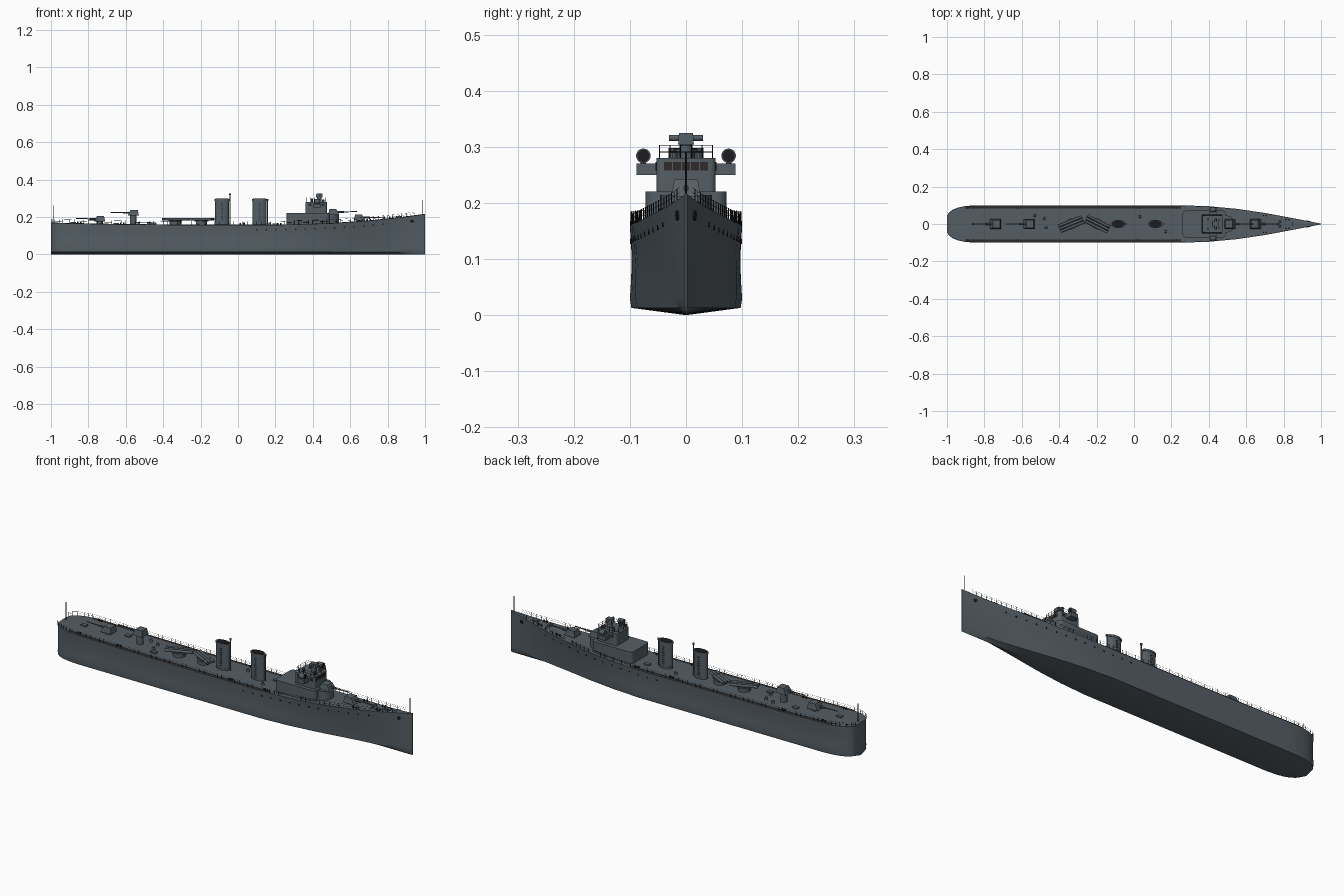
import bpy, bmesh, math
from mathutils import Matrix, Vector

cube = bpy.data.objects.get("Cube")
if cube:
    bpy.data.objects.remove(cube, do_unlink=True)


def material(name, rgb):
    m = bpy.data.materials.new(name)
    m.use_nodes = True
    m.diffuse_color = (*rgb, 1)
    m.node_tree.nodes["Principled BSDF"].inputs["Base Color"].default_value = (*rgb, 1)
    return m


GREY = material("naval grey", (0.09, 0.113, 0.13))
DARK = material("dark brown", (0.03, 0.024, 0.024))
BLACK = material("black fittings", (0.012, 0.012, 0.014))


def finish(name, bm, mat, smooth=True):
    bmesh.ops.recalc_face_normals(bm, faces=bm.faces)
    me = bpy.data.meshes.new(name)
    bm.to_mesh(me)
    bm.free()
    me.materials.append(mat)
    if smooth:
        me.shade_smooth()
        me.set_sharp_from_angle(angle=math.radians(35))
    ob = bpy.data.objects.new(name, me)
    bpy.context.collection.objects.link(ob)
    return ob


def cyl(bm, p, q, r, n=8, r2=None):
    p, q = Vector(p), Vector(q)
    d = q - p
    mat = Matrix.Translation((p + q) / 2) @ d.to_track_quat('Z', 'Y').to_matrix().to_4x4()
    return bmesh.ops.create_cone(bm, cap_ends=True, segments=n, radius1=r,
                                 radius2=r if r2 is None else r2, depth=d.length, matrix=mat)["verts"]


def box(bm, lo, hi, taper=1.0, round_by=0.0):
    lo, hi = Vector(lo), Vector(hi)
    mat = Matrix.Translation((lo + hi) / 2) @ Matrix.Diagonal((*(hi - lo), 1))
    verts = bmesh.ops.create_cube(bm, size=1, matrix=mat)["verts"]
    mid = (lo + hi) / 2
    for v in verts:
        if v.co.z > mid.z:
            v.co.x = mid.x + (v.co.x - mid.x) * taper
            v.co.y = mid.y + (v.co.y - mid.y) * taper
    if round_by:
        edges = {e for v in verts for e in v.link_edges
                 if abs(e.verts[0].co.z - e.verts[1].co.z) > 1e-4}
        bmesh.ops.bevel(bm, geom=list(edges), offset=round_by, segments=4,
                        profile=0.5, affect='EDGES')
    return verts


def lerp(table, x):
    for (a, u), (b, v) in zip(table, table[1:]):
        if x <= b:
            return u + (v - u) * (x - a) / (b - a)
    return table[-1][1]


# Hull form: deck half width, bottom half width and sheer along the length
STERN = [(-1, .045), (-.99, .06), (-.97, .076), (-.94, .088), (-.9, .096), (-.85, .1)]
DECK_W = STERN + [(.25, .1), (.4, .095), (.55, .081), (.7, .059), (.85, .031), (1, .002)]
BASE_W = STERN + [(.2, .1), (.35, .09), (.5, .071), (.65, .046), (.8, .022), (1, .002)]
SHEER = [(-1, .168), (-.6, .16), (-.2, .157), (.2, .157), (.5, .166), (.7, .18), (.85, .195), (1, .215)]


def deck(x):
    return lerp(SHEER, x)


def width(x, z):
    t = max(0, (z - .03) / (deck(x) - .03))
    w = lerp(BASE_W, x) * (1 - t) + lerp(DECK_W, x) * t
    return w * (1 - .03 * math.sin(math.pi * min(t, 1)))


stations = [s[0] for s in STERN] + [-.85 + .05 * i for i in range(1, 38)]
bm = bmesh.new()
rings = []
for x in stations:
    zs = [.013, .03] + [.03 + (deck(x) - .03) * k / 5 for k in range(1, 6)]
    side = [(width(x, z) * (.975 if z < .02 else 1), z) for z in zs]
    loop = [(0, 0)] + side + [(0, deck(x) + .002)] + [(-y, z) for y, z in reversed(side)]
    rings.append([bm.verts.new((x, y, z)) for y, z in loop])
for a, b in zip(rings, rings[1:]):
    for i in range(len(a)):
        j = (i + 1) % len(a)
        bm.faces.new((a[i], a[j], b[j], b[i]))
bm.faces.new(rings[0])
bm.faces.new(rings[-1])
finish("hull", bm, GREY)

# Dark walkway strips along both deck edges
bm = bmesh.new()
for s in (1, -1):
    rows = []
    for x in [x for x in stations if -.91 < x < .28]:
        w, z = lerp(DECK_W, x), deck(x) + .0025
        rows.append([bm.verts.new((x, s * (w - d), z)) for d in (0, .016)])
    for a, b in zip(rows, rows[1:]):
        bm.faces.new((a[0], a[1], b[1], b[0]))
finish("deck_edge_strips", bm, DARK, False)

# Guard rails all round the deck edge
bm = bmesh.new()
path = [(x, lerp(DECK_W, x) * .98) for x in stations[:-1]]
for s in (1, -1):
    pts = [Vector((x, s * y, deck(x))) for x, y in path]
    for a, b in zip(pts, pts[1:]):
        for h in (.01, .019):
            up = Vector((0, 0, h))
            cyl(bm, a + up, b + up, .0004, 4)
        for p in (a, (a + b) / 2):
            cyl(bm, p, p + Vector((0, 0, .02)), .0008, 4)
finish("guard_rails", bm, BLACK, False)

# Portholes and hawse holes
bm = bmesh.new()
for s in (1, -1):
    for i in range(14):
        x = .1 + i * .052
        z = deck(x) - .026
        w = width(x, z)
        cyl(bm, (x, s * (w - .004), z), (x, s * (w + .0015), z), .0045, 10)
    w = width(.93, .178)
    cyl(bm, (.93, s * (w - .006), .178), (.932, s * (w + .003), .178), .009, 12)
finish("portholes", bm, BLACK)

# Flag staffs at bow and stern
bm = bmesh.new()
cyl(bm, (.985, 0, .21), (.985, 0, .292), .0015, 6)
cyl(bm, (-.985, 0, .165), (-.985, 0, .262), .0015, 6)
finish("flag_staffs", bm, BLACK)


# Gun turrets: tapered shield, pedestal and barrel
def gun(name, x, floor, base, way):
    bm = bmesh.new()
    cyl(bm, (x, 0, floor), (x, 0, base + .006), .017, 16)
    verts = box(bm, (x - .03, -.026, base + .004), (x + .03, .026, base + .034), .8)
    for v in verts:
        if (v.co.x - x) * way > 0 and v.co.z > base + .02:
            v.co.x -= way * .01
    cyl(bm, (x, 0, base + .018), (x + way * .055, 0, base + .019), .005, 10)
    cyl(bm, (x, 0, base + .018), (x + way * .125, 0, base + .021), .0032, 10, .0022)
    finish(name, bm, GREY)


gun("forward_deck_gun", .65, .16, .178, 1)
gun("forward_raised_gun", .512, .2, .208, 1)
gun("aft_raised_gun", -.56, .155, .204, -1)
gun("aft_deck_gun", -.74, .155, .171, -1)

# Deckhouse and bridge
bm = bmesh.new()
box(bm, (.26, -.072, .15), (.49, .072, .22), 1, .018)
cyl(bm, (.495, 0, .15), (.495, 0, .214), .045, 24)
finish("deckhouse", bm, GREY)

bm = bmesh.new()
box(bm, (.36, -.053, .215), (.475, .053, .28), 1, .01)
for s in (1, -1):
    box(bm, (.4, min(s * .05, s * .088), .25), (.44, max(s * .05, s * .088), .27))
finish("bridge", bm, GREY)

bm = bmesh.new()
for i in range(-2, 3):
    box(bm, (.47, i * .016 - .007, .258), (.477, i * .016 + .007, .273))
for s in (1, -1):
    for x in (.385, .455):
        box(bm, (x - .008, s * .053 - .0015, .258), (x + .008, s * .053 + .0015, .273))
finish("bridge_windows", bm, DARK, False)

bm = bmesh.new()
corners = [(.365, -.047), (.47, -.047), (.47, .047), (.365, .047)]
for (ax, ay), (bx, by) in zip(corners, corners[1:] + corners[:1]):
    for h in (.291, .302):
        cyl(bm, (ax, ay, h), (bx, by, h), .0008, 4)
    for k in range(5):
        x, y = ax + (bx - ax) * k / 5, ay + (by - ay) * k / 5
        cyl(bm, (x, y, .28), (x, y, .303), .0009, 4)
finish("bridge_rails", bm, BLACK, False)

# Searchlights on the bridge wings
bm, lens = bmesh.new(), bmesh.new()
for s in (1, -1):
    cyl(bm, (.42, s * .076, .268), (.42, s * .076, .28), .005)
    cyl(bm, (.408, s * .076, .284), (.436, s * .076, .284), .013, 20)
    cyl(lens, (.434, s * .076, .284), (.438, s * .076, .284), .011, 20)
finish("searchlights", bm, GREY)
finish("searchlight_lenses", lens, BLACK)

# Rangefinder with cross arms, and bridge instruments
bm = bmesh.new()
cyl(bm, (.435, 0, .278), (.435, 0, .308), .012, 16)
box(bm, (.417, -.014, .304), (.453, .014, .325), .9)
cyl(bm, (.437, -.03, .316), (.437, .03, .316), .0055, 12)
for s in (1, -1):
    cyl(bm, (.395, s * .025, .278), (.395, s * .025, .298), .006, 10)
    cyl(bm, (.455, s * .022, .278), (.455, s * .022, .293), .007, 10)
finish("rangefinder", bm, GREY)


# Oval funnels with rim, dark mouth, bands and steam pipe
def funnel(name, cx, pipe_top):
    body, mouth = bmesh.new(), bmesh.new()
    for target, z0, z1, r in ((body, .15, .295, .037), (body, .286, .296, .04),
                              (body, .165, .169, .039), (mouth, .294, .2975, .034)):
        for v in cyl(target, (cx, 0, z0), (cx, 0, z1), r, 32):
            v.co.y *= .55
    cyl(body, (cx + .042, 0, .16), (cx + .042, 0, pipe_top), .003, 8)
    cyl(body, (cx + .042, 0, pipe_top - .004), (cx + .042, 0, pipe_top + .004), .006, 10)
    finish(name, body, GREY)
    finish(name + "_mouth", mouth, BLACK, False)
    rungs = bmesh.new()
    for s in (1, -1):
        for k in range(9):
            box(rungs, (cx - .006, s * .0207 - .001, .18 + k * .011),
                (cx + .006, s * .0207 + .001, .183 + k * .011))
    finish(name + "_ladder", rungs, BLACK, False)


funnel("aft_funnel", -.085, .321)
funnel("forward_funnel", .115, .292)


# Torpedo tube banks on turntables
def tubes(name, cx, angle):
    bm = bmesh.new()
    cyl(bm, (0, 0, .155), (0, 0, .179), .03, 20)
    box(bm, (-.03, -.024, .176), (.03, .024, .182))
    for k in (-1, 0, 1):
        cyl(bm, (-.068, k * .016, .188), (.068, k * .016, .188), .0068, 12)
        cyl(bm, (.03, k * .016, .188), (.036, k * .016, .188), .0078, 12)
    bm.transform(Matrix.Translation((cx, 0, 0)) @ Matrix.Rotation(math.radians(angle), 4, 'Z'))
    finish(name, bm, GREY)


tubes("aft_torpedo_tubes", -.335, 22)
tubes("middle_torpedo_tubes", -.195, -27)

# Bollards, winches, hatches and vents
bm = bmesh.new()
for s in (1, -1):
    for x in (-.85, -.62, .02, .22, .7, .82):
        y = s * (lerp(DECK_W, x) - .014)
        for dx in (-.008, .008):
            cyl(bm, (x + dx, y, deck(x) - .002), (x + dx, y, deck(x) + .01), .004, 8)
finish("bollards", bm, BLACK)

bm = bmesh.new()
for x, y in ((-.53, .045), (-.48, .03), (-.47, -.02), (.17, -.04), (.03, .04), (.78, .012), (.78, -.012)):
    cyl(bm, (x, y, deck(x) - .002), (x, y, deck(x) + .014), .008, 12, .006)
for x, y in ((-.88, 0), (-.65, .03), (-.45, -.045), (.2, .03), (.86, 0)):
    box(bm, (x - .015, y - .01, deck(x) - .002), (x + .015, y + .01, deck(x) + .008))
finish("deck_fittings", bm, GREY)
